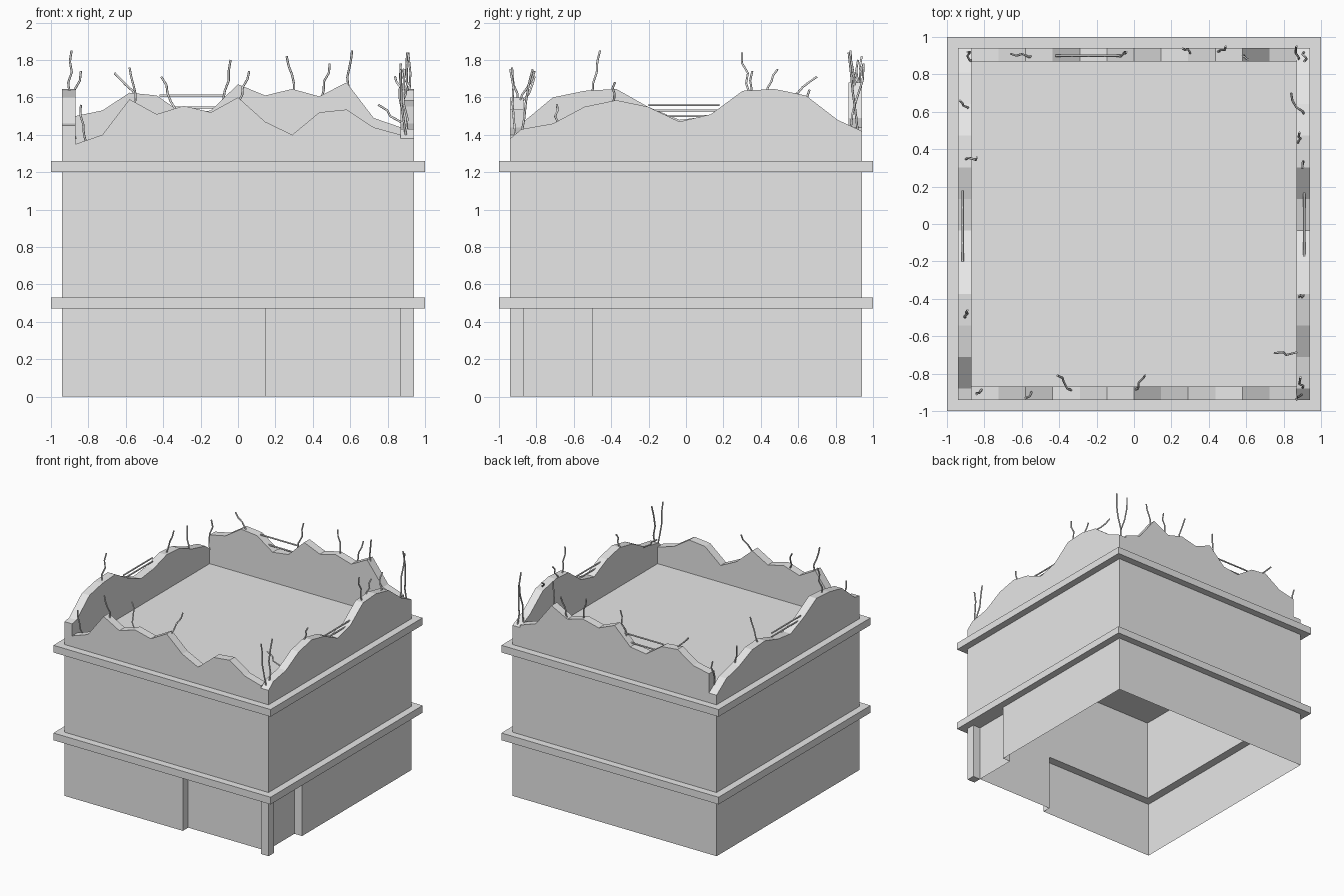
import bpy, bmesh, random
from mathutils import Vector

random.seed(4)
OUT, IN, LEDGE = 0.94, 0.87, 1.0          # outer wall, inner wall, ledge half-widths
GROUND, UPPER, ROOF = 0.47, 1.2, 1.26     # underside of ledges, roof level

old = bpy.data.objects.get("Cube")
if old:
    bpy.data.objects.remove(old, do_unlink=True)

concrete = bpy.data.materials.new("concrete_grey")
concrete.use_nodes = True
grey = (0.8, 0.8, 0.8, 1)
concrete.diffuse_color = grey
concrete.node_tree.nodes["Principled BSDF"].inputs["Base Color"].default_value = grey


def finish(name, bm):
    bmesh.ops.recalc_face_normals(bm, faces=bm.faces)
    mesh = bpy.data.meshes.new(name)
    bm.to_mesh(mesh)
    bm.free()
    mesh.materials.append(concrete)
    obj = bpy.data.objects.new(name, mesh)
    bpy.context.collection.objects.link(obj)
    return obj


def prism(name, points, direction, caps=True):
    """Extrude a closed outline along a direction; without caps it is a bare sheet."""
    bm = bmesh.new()
    face = bm.faces.new([bm.verts.new(p) for p in points])
    if caps:
        new = bmesh.ops.extrude_face_region(bm, geom=[face])["geom"]
        bm.faces.ensure_lookup_table()
        if len([f for f in bm.faces if len(f.verts) == len(points)]) < 2:
            bm.faces.new(face.verts)
    else:
        new = bmesh.ops.extrude_edge_only(bm, edges=bm.edges[:])["geom"]
        bm.faces.remove(face)
    moved = [v for v in new if isinstance(v, bmesh.types.BMVert)]
    bmesh.ops.translate(bm, verts=moved, vec=direction)
    return finish(name, bm)


def square(half, z):
    return [(-half, -half, z), (half, -half, z), (half, half, z), (-half, half, z)]


def ring(name, outer, inner, low, high):
    """Square frame with a square hole."""
    bm = bmesh.new()
    loops = [[bm.verts.new(p) for p in square(h, z)]
             for h, z in ((outer, low), (outer, high), (inner, high), (inner, low))]
    for a, b in zip(loops, loops[1:] + loops[:1]):
        for i in range(4):
            j = (i + 1) % 4
            bm.faces.new((a[i], a[j], b[j], b[i]))
    return finish(name, bm)


# Ground floor shell with a recessed corner, and its corner post
recess_x, recess_y = 0.15, -0.5
outline = [(-OUT, -OUT), (recess_x, -OUT), (recess_x, -IN), (IN, -IN),
           (IN, recess_y), (OUT, recess_y), (OUT, OUT), (-OUT, OUT)]
prism("ground_floor_walls", [(x, y, 0) for x, y in outline], (0, 0, GROUND), caps=False)
post = [(IN, -OUT, 0), (OUT, -OUT, 0), (OUT, -IN, 0), (IN, -IN, 0)]
prism("corner_post", post, (0, 0, GROUND))

# Upper storey, ledges and roof
ring("lower_ledge", LEDGE, IN, GROUND, GROUND + 0.06)
ring("upper_walls", OUT, IN, GROUND + 0.06, UPPER)
ring("upper_ledge", LEDGE, IN, UPPER, ROOF)
prism("roof_slab", square(IN, UPPER - 0.04), (0, 0, ROOF - UPPER + 0.04))

# Broken parapets: heights along each wall
across = [-IN + IN * i / 6 for i in range(13)]
along = [-OUT] + [-0.88 + 0.169 * i for i in range(11)] + [OUT]
front = [1.35, 1.4, 1.59, 1.51, 1.555, 1.52, 1.6, 1.47, 1.4, 1.52, 1.535, 1.44, 1.4]
back = [1.5, 1.53, 1.625, 1.61, 1.51, 1.53, 1.67, 1.61, 1.645, 1.605, 1.68, 1.49, 1.44]
right = [1.38, 1.43, 1.46, 1.55, 1.585, 1.55, 1.47, 1.51, 1.635, 1.645, 1.61, 1.48, 1.42]
left = [1.45, 1.46, 1.6, 1.635, 1.645, 1.55, 1.48, 1.5, 1.55, 1.54, 1.47, 1.43, 1.34]


def parapet(name, steps, heights, place, thickness):
    edge = [(steps[0], ROOF)] + list(zip(steps, heights)) + [(steps[-1], ROOF)]
    prism(name, [place(s, z) for s, z in edge], thickness)


deep = OUT - IN
parapet("front_parapet", across, front, lambda s, z: (s, -OUT, z), (0, deep, 0))
parapet("back_parapet", across, back, lambda s, z: (s, OUT, z), (0, -deep, 0))
parapet("right_parapet", along, right, lambda s, z: (OUT, s, z), (-deep, 0, 0))
parapet("left_parapet", along, left, lambda s, z: (-OUT, s, z), (deep, 0, 0))


# Bent reinforcing rods sticking out of the broken edges
def rod(name, base, tip, bend=0.012):
    curve = bpy.data.curves.new(name, "CURVE")
    curve.dimensions = "3D"
    curve.bevel_depth = 0.006
    curve.bevel_resolution = 1
    curve.use_fill_caps = True
    spline = curve.splines.new("POLY")
    spline.points.add(4)
    base, tip = Vector(base), Vector(tip)
    for i, point in enumerate(spline.points):
        p = base.lerp(tip, i / 4)
        if 0 < i < 4:
            p += Vector((random.uniform(-bend, bend), random.uniform(-bend, bend), 0))
        point.co = (*p, 1)
    curve.materials.append(concrete)
    bpy.context.collection.objects.link(bpy.data.objects.new(name, curve))


front_rods = [((-0.81, -0.88, 1.35), (-0.84, -0.91, 1.56)),
              ((-0.55, -0.9, 1.57), (-0.58, -0.93, 1.76)),
              ((-0.33, -0.89, 1.53), (-0.41, -0.81, 1.71)),
              ((0, -0.89, 1.57), (0.06, -0.81, 1.74))]
back_rods = [((-0.54, 0.9, 1.6), (-0.66, 0.91, 1.73)),
             ((-0.08, 0.9, 1.58), (-0.04, 0.92, 1.8)),
             ((0.3, 0.91, 1.62), (0.26, 0.94, 1.82)),
             ((0.445, 0.92, 1.59), (0.49, 0.95, 1.78)),
             ((0.59, 0.9, 1.66), (0.61, 0.88, 1.85))]
left_rods = [((-0.89, 0.62, 1.45), (-0.93, 0.66, 1.64)),
             ((-0.9, 0.345, 1.54), (-0.84, 0.355, 1.74)),
             ((-0.9, -0.5, 1.62), (-0.89, -0.46, 1.85)),
             ((-0.87, 0.87, 1.38), (-0.89, 0.92, 1.6))]
right_rods = [((0.9, -0.7, 1.44), (0.75, -0.69, 1.56)),
              ((0.88, -0.4, 1.56), (0.91, -0.38, 1.68)),
              ((0.905, 0.34, 1.62), (0.905, 0.3, 1.84)),
              ((0.885, 0.43, 1.62), (0.885, 0.49, 1.75)),
              ((0.91, 0.57, 1.6), (0.84, 0.7, 1.71)),
              ((0.88, 0.88, 1.42), (0.87, 0.95, 1.78)),
              ((0.91, 0.92, 1.4), (0.91, 0.87, 1.84)),
              ((0.9, -0.91, 1.38), (0.87, -0.94, 1.75)),
              ((0.9, -0.88, 1.4), (0.89, -0.82, 1.75))]
for side, rods in (("front", front_rods), ("back", back_rods),
                   ("left", left_rods), ("right", right_rods)):
    for i, (base, tip) in enumerate(rods):
        rod(f"{side}_rod_{i + 1}", base, tip)

# Straight rods bridging the gaps
for i, z in enumerate((1.61, 1.545)):
    rod(f"back_bridge_rod_{i + 1}", (-0.42, 0.9, z), (-0.07, 0.9, z), 0)
for name, x, z in (("left", -0.915, 1.53), ("right", 0.91, 1.5)):
    for i in range(2):
        rod(f"{name}_bridge_rod_{i + 1}", (x, -0.2, z + 0.03 * i), (x, 0.18, z + 0.03 * i), 0)
